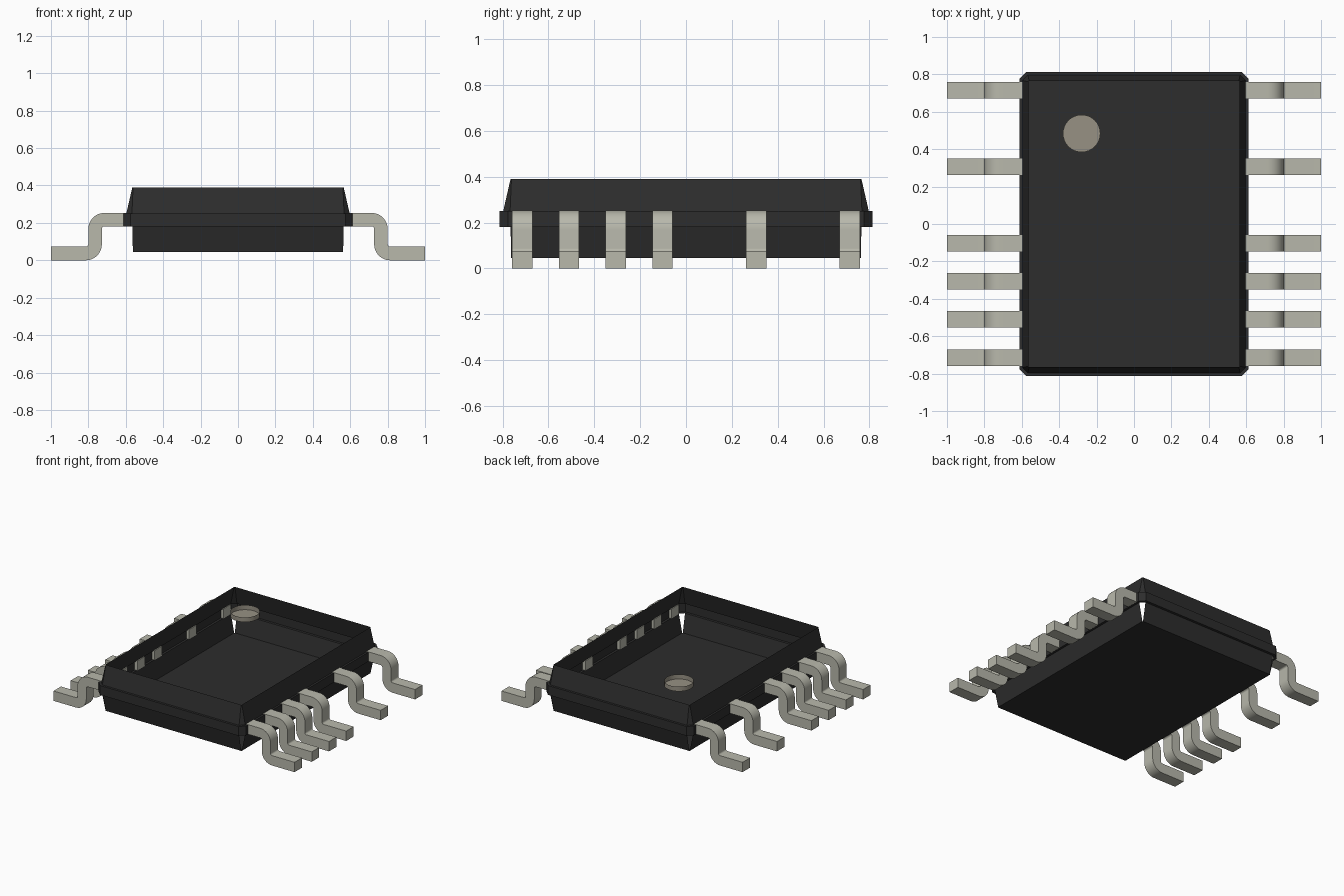
import bpy, bmesh
from math import sin, cos, radians, tau

cube = bpy.data.objects.get("Cube")
if cube:
    bpy.data.objects.remove(cube)


def material(name, rgb):
    m = bpy.data.materials.new(name)
    m.use_nodes = True
    m.diffuse_color = (*rgb, 1)
    m.node_tree.nodes["Principled BSDF"].inputs["Base Color"].default_value = (*rgb, 1)
    return m


black = material("black plastic", (0.026, 0.026, 0.026))
metal = material("pale metal", (0.48, 0.48, 0.41))
tan = material("tan marker", (0.31, 0.285, 0.23))


def finish(bm, name, mat, smooth=False):
    bmesh.ops.recalc_face_normals(bm, faces=bm.faces)
    mesh = bpy.data.meshes.new(name)
    bm.to_mesh(mesh)
    bm.free()
    mesh.materials.append(mat)
    obj = bpy.data.objects.new(name, mesh)
    bpy.context.collection.objects.link(obj)
    if smooth:
        bpy.ops.object.select_all(action="DESELECT")
        obj.select_set(True)
        bpy.context.view_layer.objects.active = obj
        bpy.ops.object.shade_smooth_by_angle(angle=radians(40))
    return obj


def octagon(bm, hx, hy, cut, z):
    """Rectangle with cut corners; even-numbered edges are the straight sides."""
    pts = [(hx, cut - hy), (hx, hy - cut), (hx - cut, hy), (cut - hx, hy),
           (-hx, hy - cut), (-hx, cut - hy), (cut - hx, -hy), (hx - cut, -hy)]
    return [bm.verts.new((x, y, z)) for x, y in pts]


def bridge(bm, a, b, step=1):
    n = len(a)
    for i in range(0, n, step):
        j = (i + 1) % n
        bm.faces.new((a[i], a[j], b[j], b[i]))


# Upper shell: tapered walls, open at the top
bm = bmesh.new()
bridge(bm, octagon(bm, 0.597, 0.797, 0.03, 0.25), octagon(bm, 0.565, 0.765, 0.004, 0.39))
finish(bm, "upper_shell", black)

# Middle band: protruding rim, open to the inside
bm = bmesh.new()
rings = [octagon(bm, 0.595, 0.795, 0.03, 0.18), octagon(bm, 0.612, 0.814, 0.037, 0.18),
         octagon(bm, 0.612, 0.814, 0.037, 0.25), octagon(bm, 0.597, 0.797, 0.03, 0.25)]
for a, b in zip(rings, rings[1:]):
    bridge(bm, a, b)
finish(bm, "middle_band", black)

# Lower shell: floor and four walls with open corners
bm = bmesh.new()
floor = octagon(bm, 0.565, 0.765, 0.003, 0.045)
bridge(bm, floor, octagon(bm, 0.595, 0.795, 0.03, 0.18), step=2)
bm.faces.new(floor)
finish(bm, "lower_shell", black)

# Orientation marker: shallow round cup
bm = bmesh.new()
cup = [[bm.verts.new((-0.28 + 0.1 * cos(tau * i / 32), 0.484 + 0.1 * sin(tau * i / 32), z))
        for i in range(32)] for z in (0.355, 0.39)]
bridge(bm, *cup)
bm.faces.new(cup[0])
finish(bm, "marker_cup", tan, smooth=True)


def arc(cx, cz, r, start, end, steps=8):
    angles = [radians(start + (end - start) * i / steps) for i in range(steps + 1)]
    return [(cx + r * cos(t), cz + r * sin(t)) for t in angles]


# Gull-wing lead outline, as upper and lower edges
upper = [(0.59, 0.253)] + arc(0.715, 0.168, 0.085, 90, 0) \
    + arc(0.813, 0.087, 0.013, 180, 270) + [(1.0, 0.074)]
lower = [(0.59, 0.181)] + arc(0.715, 0.168, 0.013, 90, 0) \
    + arc(0.813, 0.085, 0.085, 180, 270) + [(1.0, 0.0)]


def lead(name, side, y):
    bm = bmesh.new()
    rows = [[bm.verts.new((side * x, y + dy, z)) for x, z in edge]
            for edge, dy in ((upper, -0.044), (upper, 0.044), (lower, 0.044), (lower, -0.044))]
    for i in range(len(upper) - 1):
        for k in range(4):
            a, b = rows[k], rows[(k + 1) % 4]
            bm.faces.new((a[i], a[i + 1], b[i + 1], b[i]))
    for end in (0, -1):
        bm.faces.new([row[end] for row in rows])
    finish(bm, name, metal, smooth=True)


# Six leads per side on a regular pitch with two places skipped
for side, label in ((1, "left"), (-1, "right")):
    for n, place in enumerate((-3.5, -2.5, -1.5, -0.5, 1.5, 3.5)):
        lead(f"{label}_lead_{n + 1}", side, place * 0.204)
